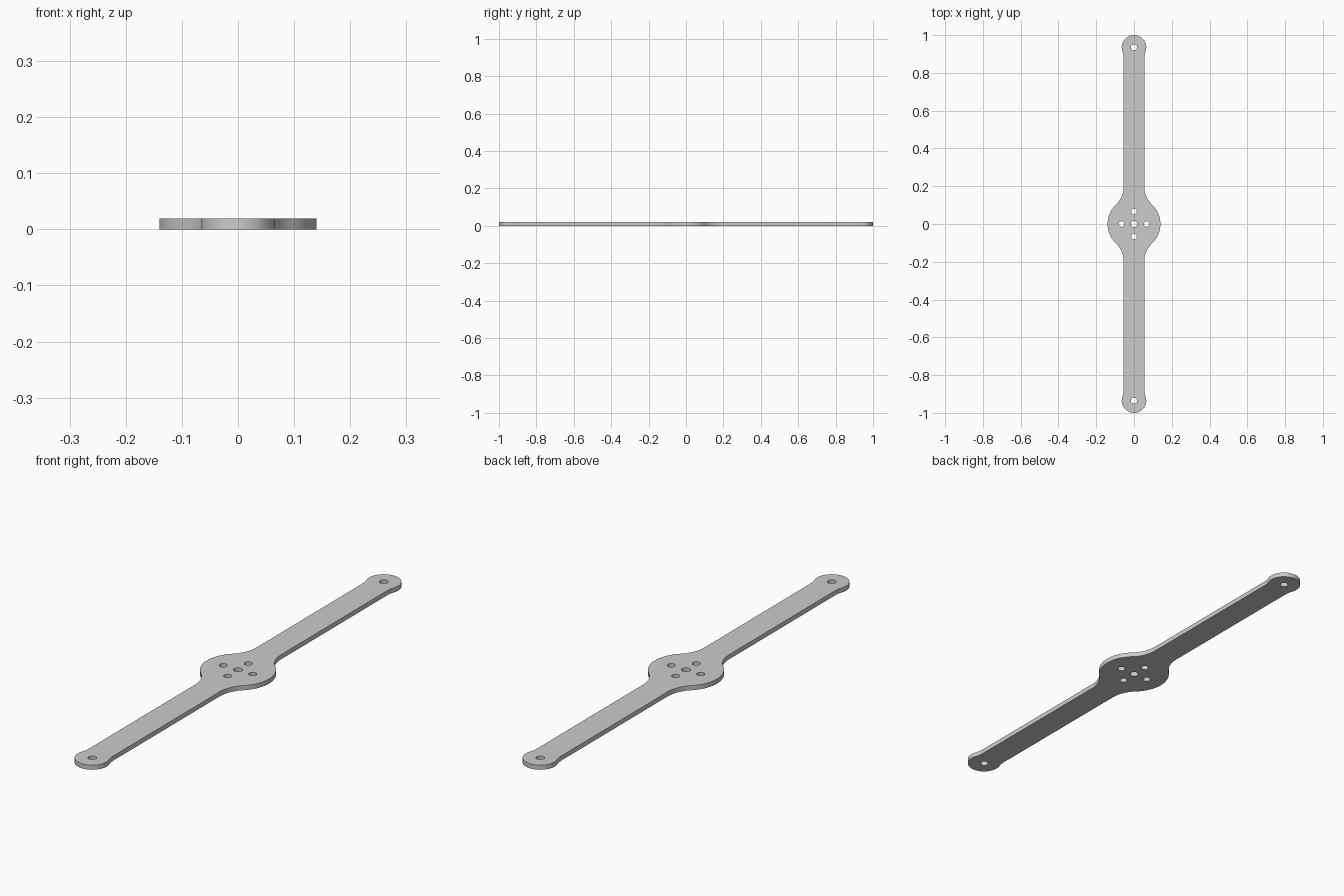
import bpy, bmesh
from math import atan2, cos, sin, pi, sqrt

cube = bpy.data.objects.get("Cube")
if cube:
    bpy.data.objects.remove(cube, do_unlink=True)

THICK = 0.019
HUB_R, ARM_W, TIP_R = 0.14, 0.055, 0.065
TIP_Y = 1 - TIP_R
HUB_FILLET, TIP_FILLET = 0.13, 0.1
HOLE_OFFSET = 0.066


def arc(cx, cy, r, a0, a1, n):
    """Points along a circular arc."""
    return [(cx + r * cos(a0 + (a1 - a0) * i / n),
             cy + r * sin(a0 + (a1 - a0) * i / n)) for i in range(n + 1)]


def fillet(radius, f):
    """Centre of a fillet tangent to a disc and the straight arm edge."""
    x = ARM_W + f
    y = sqrt((radius + f) ** 2 - x ** 2)
    return x, y, atan2(y, x)


def outline():
    """One quarter: hub arc, hub fillet, tip fillet, tip arc; then mirrored."""
    hx, hy, ha = fillet(HUB_R, HUB_FILLET)
    tx, ty, ta = fillet(TIP_R, TIP_FILLET)
    quarter = arc(0, 0, HUB_R, 0, ha, 14)
    quarter += arc(hx, hy, HUB_FILLET, pi + ha, pi, 14)[1:]
    quarter += arc(tx, TIP_Y - ty, TIP_FILLET, pi, pi - ta, 8)
    quarter += arc(0, TIP_Y, TIP_R, -ta, pi / 2, 20)[1:]
    half = quarter + [(-x, y) for x, y in reversed(quarter[:-1])]
    return half + [(x, -y) for x, y in reversed(half[1:-1])]


def add_loop(curve, points):
    spline = curve.splines.new('POLY')
    spline.points.add(len(points) - 1)
    for p, (x, y) in zip(spline.points, points):
        p.co = (x, y, 0, 1)
    spline.use_cyclic_u = True


# Filled plate profile with its holes
curve = bpy.data.curves.new("mounting_arm", 'CURVE')
curve.dimensions = '2D'
curve.fill_mode = 'BOTH'
curve.extrude = THICK / 2
add_loop(curve, outline())

# Centre hole, four holes around it, one hole in each tip
holes = [(0, 0, 0.017)]
for s in (-1, 1):
    holes += [(s * HOLE_OFFSET, 0, 0.015), (0, s * HOLE_OFFSET, 0.015),
              (0, s * TIP_Y, 0.016)]
for x, y, r in holes:
    add_loop(curve, arc(x, y, r, 0, 2 * pi, 32)[:-1])

arm = bpy.data.objects.new("mounting_arm", curve)
arm.location.z = THICK / 2
bpy.context.collection.objects.link(arm)

# Convert to a welded mesh
bpy.ops.object.select_all(action='DESELECT')
arm.select_set(True)
bpy.context.view_layer.objects.active = arm
bpy.ops.object.convert(target='MESH')
arm = bpy.context.view_layer.objects.active
bm = bmesh.new()
bm.from_mesh(arm.data)
bmesh.ops.remove_doubles(bm, verts=bm.verts, dist=0.0001)
bmesh.ops.recalc_face_normals(bm, faces=bm.faces)
bm.to_mesh(arm.data)
bm.free()
bpy.ops.object.shade_smooth_by_angle()
